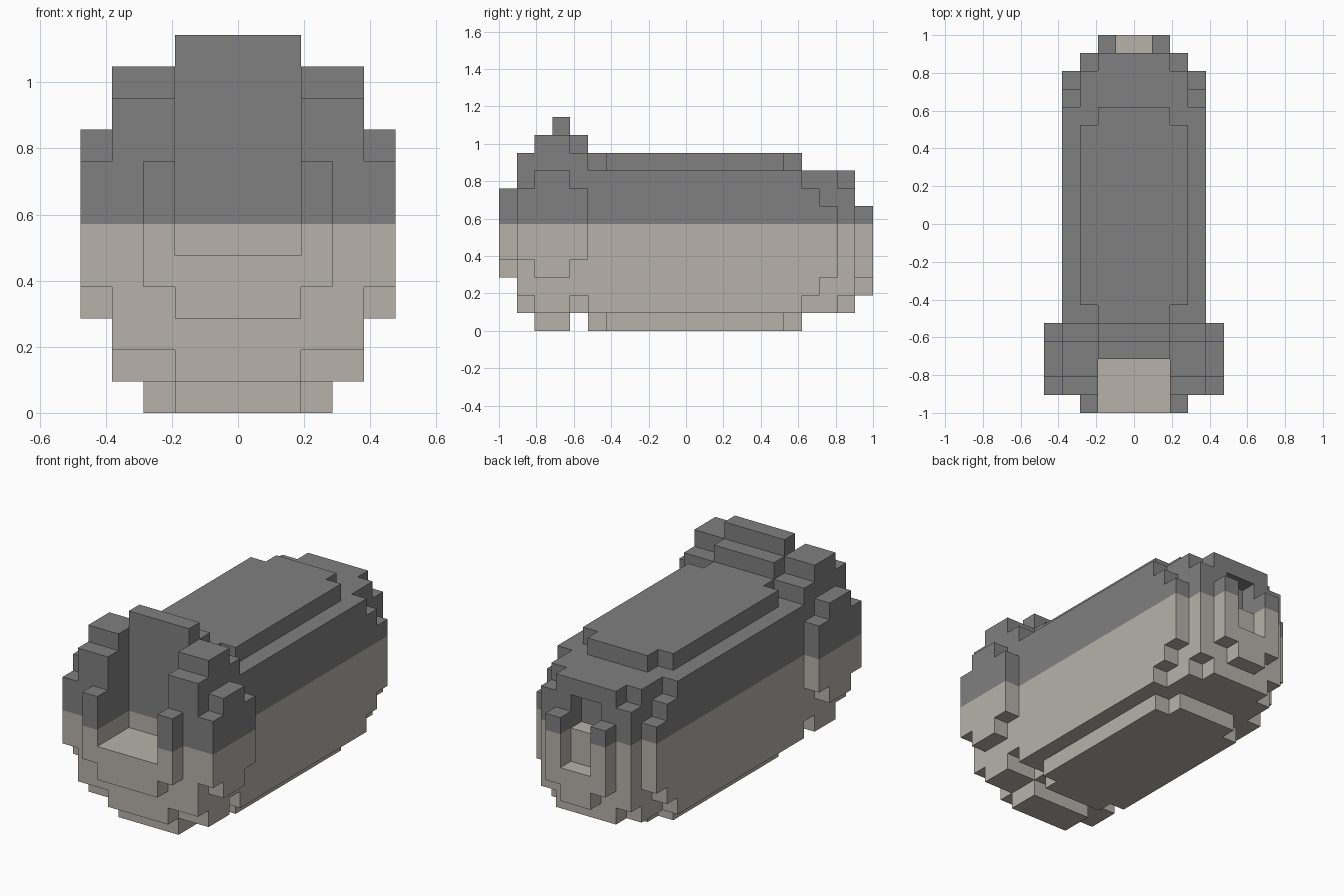
import bpy
import bmesh
from mathutils import Vector

cube = bpy.data.objects.get("Cube")
if cube:
    bpy.data.objects.remove(cube, do_unlink=True)

UNIT = 2 / 21        # edge of one block; the model is 21 blocks long
COLOUR_LINE = 6      # blocks below this height are light


def material(name, rgb):
    mat = bpy.data.materials.new(name)
    mat.use_nodes = True
    mat.diffuse_color = (*rgb, 1)
    bsdf = mat.node_tree.nodes["Principled BSDF"]
    bsdf.inputs["Base Color"].default_value = (*rgb, 1)
    bsdf.inputs["Roughness"].default_value = 0.9
    return mat


MATERIALS = [material("warm light grey", (0.472, 0.448, 0.402)),
             material("dark grey", (0.214, 0.214, 0.214))]


def slab(half_x, y, z, inner=0):
    """Blocks with inner <= |x| < half_x, over ranges of y and z."""
    return {(i, j, k)
            for i in range(-half_x, half_x) if abs(i + 0.5) > inner
            for j in range(*y) for k in range(*z)}


def union(*slabs):
    return set().union(*slabs)


parts = {}

# Long body with stepped rear edges
parts["body"] = union(
    slab(4, (5, 17), (1, 9)),
    slab(4, (17, 18), (2, 8)),
    slab(4, (18, 19), (3, 7)),
    slab(3, (17, 19), (1, 9)))

# Thin raised panels above and below the body
for name, z in (("top_panel", 9), ("bottom_panel", 0)):
    parts[name] = union(slab(3, (6, 16), (z, z + 1)),
                        slab(2, (5, 17), (z, z + 1)))

# Rounded collar at the front, with an open slot in its upper middle
front_slot = slab(2, (0, 3), (5, 12))
parts["front_collar"] = union(
    slab(5, (2, 4), (3, 9)), slab(4, (2, 4), (1, 11)), slab(2, (2, 4), (0, 12)),
    *[union(slab(5, (y, y + 1), (4, 8)),
            slab(4, (y, y + 1), (2, 10)),
            slab(2, (y, y + 1), (1, 11))) for y in (1, 4)]) - front_slot

# Lip in front of the collar
parts["front_lip"] = union(slab(3, (0, 1), (4, 8)),
                           slab(2, (0, 1), (3, 8))) - front_slot

# Rear plate with a small recess
parts["rear_plate"] = union(slab(3, (19, 20), (2, 8)),
                            slab(2, (19, 20), (1, 9))) - slab(1, (19, 20), (6, 8))

# Rear socket: two posts joined by a low step
parts["rear_socket"] = union(slab(2, (20, 21), (3, 7), inner=1),
                             slab(1, (20, 21), (2, 4)))

occupied = union(*parts.values())


def build(name, cells):
    """Skin the exposed sides of the blocks and merge them into flat faces."""
    bm = bmesh.new()
    corners = {}

    def corner(point):
        key = tuple(round(c) for c in point)
        if key not in corners:
            corners[key] = bm.verts.new(
                (key[0] * UNIT, (key[1] - 10.5) * UNIT, key[2] * UNIT))
        return corners[key]

    for cell in sorted(cells):
        centre = Vector(cell) + Vector((0.5, 0.5, 0.5))
        for axis in range(3):
            for sign in (-1, 1):
                normal, u, v = Vector(), Vector(), Vector()
                normal[axis] = sign
                u[(axis + 1) % 3] = 0.5
                v[(axis + 2) % 3] = 0.5 * sign
                if tuple(round(c) for c in Vector(cell) + normal) in occupied:
                    continue
                mid = centre + normal / 2
                face = bm.faces.new([corner(mid + a * u + b * v) for a, b in
                                     ((-1, -1), (1, -1), (1, 1), (-1, 1))])
                face.material_index = int(cell[2] >= COLOUR_LINE)

    bmesh.ops.dissolve_limit(bm, angle_limit=0.01, verts=bm.verts[:],
                             edges=bm.edges[:], delimit={'MATERIAL'})
    mesh = bpy.data.meshes.new(name)
    bm.to_mesh(mesh)
    bm.free()
    for mat in MATERIALS:
        mesh.materials.append(mat)
    bpy.context.collection.objects.link(bpy.data.objects.new(name, mesh))


for part_name, part_cells in parts.items():
    build(part_name, part_cells)
